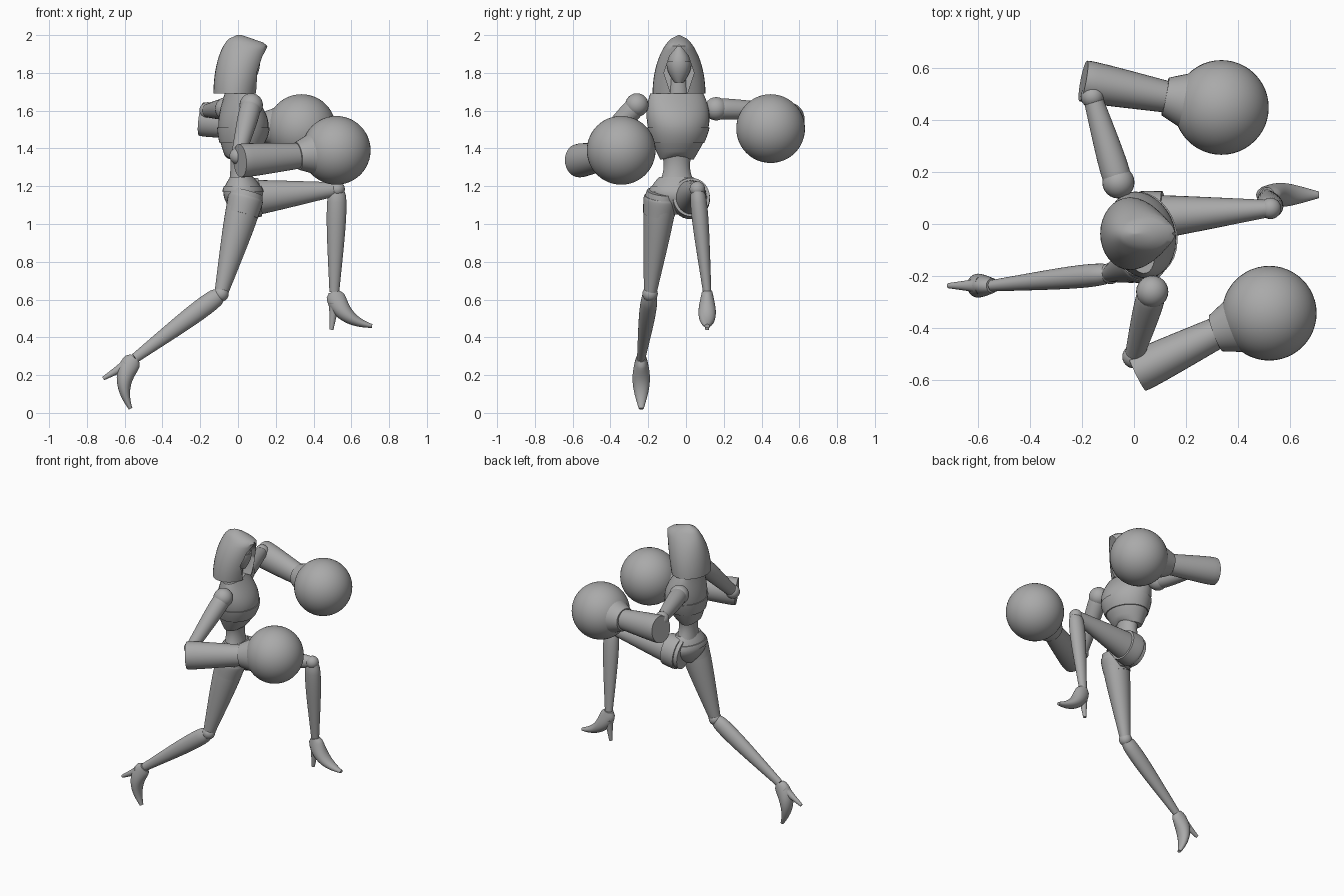
import bpy, bmesh
from math import sin, cos, pi, sqrt, radians
from mathutils import Vector, Matrix

cube = bpy.data.objects.get("Cube")
if cube:
    bpy.data.objects.remove(cube, do_unlink=True)

colour = (.4, .4, .4, 1)
grey = bpy.data.materials.new("plain_grey")
grey.use_nodes = True
grey.diffuse_color = colour
grey.node_tree.nodes["Principled BSDF"].inputs["Base Color"].default_value = colour
X_AXIS, Y_AXIS, Z_AXIS = Matrix.Identity(3)
BODY_Y = -.05
RINGS = 16


def shade(ob):
    bpy.ops.object.select_all(action='DESELECT')
    ob.select_set(True)
    bpy.context.view_layer.objects.active = ob
    bpy.ops.object.shade_smooth_by_angle(angle=radians(40))


def finish(bm, name):
    bmesh.ops.recalc_face_normals(bm, faces=bm.faces)
    mesh = bpy.data.meshes.new(name)
    bm.to_mesh(mesh)
    bm.free()
    mesh.materials.append(grey)
    ob = bpy.data.objects.new(name, mesh)
    bpy.context.collection.objects.link(ob)
    shade(ob)
    return ob


def loft(name, rings, sides=32):
    """Skin elliptical rings, each given as a centre and two half axes."""
    bm = bmesh.new()
    loops = []
    for centre, u, v in rings:
        angles = [2 * pi * k / sides for k in range(sides)]
        loops.append([bm.verts.new(centre + u * cos(a) + v * sin(a)) for a in angles])
    for low, high in zip(loops, loops[1:]):
        for k in range(sides):
            bm.faces.new((low[k - 1], low[k], high[k], high[k - 1]))
    bm.faces.new(loops[0])
    bm.faces.new(loops[-1])
    return finish(bm, name)


def body(name, bottom, top, shape, yaw=0, y=BODY_Y):
    """Level rings; shape(t) gives the back, front and half width at height t."""
    forward = Matrix.Rotation(radians(yaw), 3, 'Z') @ X_AXIS
    side = Z_AXIS.cross(forward)
    rings = []
    for i in range(RINGS + 1):
        t = i / RINGS
        back, front, width = shape(t)
        centre = Vector((0, y, bottom + (top - bottom) * t)) + forward * (front + back) / 2
        rings.append((centre, forward * (front - back) / 2, side * width))
    return loft(name, rings)


def limb(name, start, end, r_start, r_end, bulge=0, flat=1, ref=Z_AXIS):
    """Tapered limb that swells near its start; flat narrows it across ref."""
    axis = (end - start).normalized()
    u = axis.cross(ref).normalized()
    v = u.cross(axis)
    rings = []
    for i in range(RINGS + 1):
        t = i / RINGS
        r = r_start + (r_end - r_start) * t + bulge * sin(pi * sqrt(t))
        rings.append((start.lerp(end, t), u * r * flat, v * r))
    return loft(name, rings)


def ball(name, centre, radius, segments=24):
    bm = bmesh.new()
    bmesh.ops.create_uvsphere(bm, u_segments=segments, v_segments=segments // 2, radius=radius,
                              matrix=Matrix.Translation(centre))
    return finish(bm, name)


def foot(side, ankle, pitch):
    """High-heeled foot, pitched about the ankle."""
    turn = Matrix.Rotation(radians(pitch), 3, 'Y')
    place = lambda x, z: ankle + turn @ Vector((x, 0, z))
    # Quadratic arc from the ankle over the instep to the toe
    ankle_point, instep, toe = place(0, 0), place(.03, -.15), place(.2, -.18)
    rings = []
    for i in range(RINGS + 1):
        t = i / RINGS
        centre = ankle_point.lerp(instep, t).lerp(instep.lerp(toe, t), t)
        tangent = instep.lerp(toe, t) - ankle_point.lerp(instep, t)
        u = tangent.cross(Y_AXIS).normalized()
        thick = .03 - .02 * t + .025 * sin(pi * sqrt(t))
        width = .028 - .015 * t + .025 * sin(pi * t)
        rings.append((centre, u * thick, Y_AXIS * width))
    loft(side + "_foot", rings)
    limb(side + "_heel", place(0, -.06), place(-.015, -.2), .035, .01, -.005, ref=turn @ X_AXIS)


# Hood: rounded at the back, pointed over the brow
def hood_shape(t):
    dome = 1 - t * t
    return -.125 * sqrt(dome) - .005, min(.1 + .07 * t, .92 - .9 * t), .135 * dome ** .6 + .005


hood = body("hood", 1.69, 2, hood_shape)
hood.location.y = .013

# Pointed opening cut into the hood
half = [(.05, 1.89), (.08, 1.8), (.04, 1.68)]
outline = [(0, 1.95)] + half + [(-y, z) for y, z in reversed(half)]
bm = bmesh.new()
opening = bm.faces.new([bm.verts.new((.03, BODY_Y + y, z)) for y, z in outline])
front = bmesh.ops.extrude_face_region(bm, geom=[opening])["geom"]
bmesh.ops.translate(bm, verts=[g for g in front if isinstance(g, bmesh.types.BMVert)], vec=X_AXIS)
cutter = finish(bm, "hood_cutter")
cutter.location.y = hood.location.y
cutter.hide_render = True
cut = hood.modifiers.new("opening", 'BOOLEAN')
cut.operation, cut.solver, cut.object = 'DIFFERENCE', 'EXACT', cutter
shade(hood)
bpy.ops.object.modifier_apply(modifier=cut.name)
bpy.data.objects.remove(cutter, do_unlink=True)
shade(hood)


# Face, mask over its lower half, and neck
def face_shape(t, grow=0):
    swell = sin(pi * (.1 + .8 * t))
    return .04 - .06 * swell, .06 + .05 * swell + grow, .06 * swell + grow


body("face", 1.755, 1.94, face_shape, y=-.037)
body("face_mask", 1.75, 1.86, lambda t: face_shape(t * .55, .006), y=-.037)
body("neck", 1.62, 1.8, lambda t: (-.05 + .03 * t, .05, .06 - .02 * t), y=-.04)


# Torso: bodice with a raised chest band, waist, pelvis and belt
def chest_shape(t, grow=0):
    swell = sin(pi * t)
    return -.06 - .04 * swell - grow, .07 + .09 * swell + grow, .09 + .08 * sin(pi * t * .75) + grow


def pelvis_shape(t, grow=0):
    swell = sin(pi * t)
    return -.01 - .03 * t - .05 * swell - grow, .06 + .02 * t + .06 * swell + grow, .03 + .06 * t + .075 * swell + grow


TWIST = 17
bodice = body("bodice", 1.34, 1.69, chest_shape, TWIST)
hem = min(v.co.z for v in bodice.data.vertices)
for v in bodice.data.vertices:
    if v.co.z < hem + .01:
        v.co.z += .02 * max(0, 1 - abs(v.co.y - BODY_Y) / .09)
body("chest_band", 1.43, 1.51, lambda t: chest_shape(.26 + .22 * t, .006), TWIST)
body("waist", 1.2, 1.42, lambda t: (-.05 + .01 * sin(pi * t), .09 - .02 * sin(pi * t), .1 - .03 * sin(pi * t)), 5)
body("pelvis", 1.05, 1.25, pelvis_shape, -8)
body("belt", 1.17, 1.2, lambda t: pelvis_shape(.6 + .15 * t, .006), -8)

# Arms: shoulder, upper arm, elbow, gauntlet, flared cuff and round glove
arms = {
    "left": [(-.06, .16, 1.61), (-.16, .49, 1.6), (-.195, .55, 1.555), (.12, .49, 1.515), (.336, .448, 1.505)],
    "right": [(.07, -.26, 1.63), (0, -.51, 1.36), (.01, -.57, 1.335), (.315, -.42, 1.36), (.52, -.343, 1.39)],
}
for side, joints in arms.items():
    shoulder, elbow, butt, wrist, glove = map(Vector, joints)
    ball(side + "_shoulder", shoulder, .062)
    limb(side + "_upper_arm", shoulder, elbow, .05, .036, .008)
    ball(side + "_elbow", elbow, .045)
    limb(side + "_gauntlet", butt, wrist, .088, .068, .004, .9)
    limb(side + "_cuff", wrist, wrist.lerp(glove, .45), .074, .115)
    ball(side + "_glove", glove, .182, 48)

# Legs: thigh, knee, shin and heeled foot
legs = {
    "left": [(0, .02, 1.13), (.525, .06, 1.185), (.51, .112, .64)],
    "right": [(.05, -.13, 1.17), (-.09, -.19, .63), (-.545, -.237, .29)],
}
swells = {"left": (.1, .005, X_AXIS, 0), "right": (.085, .015, Z_AXIS, 53)}
for side, joints in legs.items():
    hip, knee, ankle = map(Vector, joints)
    thick, bulge, shin_ref, pitch = swells[side]
    limb(side + "_thigh", hip, knee, thick, .036, bulge, .9)
    ball(side + "_knee", knee, .041)
    limb(side + "_shin", knee, ankle, .035, .026, .019, .85, shin_ref)
    foot(side, ankle, pitch)
    # Overlapping guard around the top of the thigh
    limb(side + "_thigh_guard", hip.lerp(knee, .05), hip.lerp(knee, .22), thick + .006, thick + .003, .004, .95)
